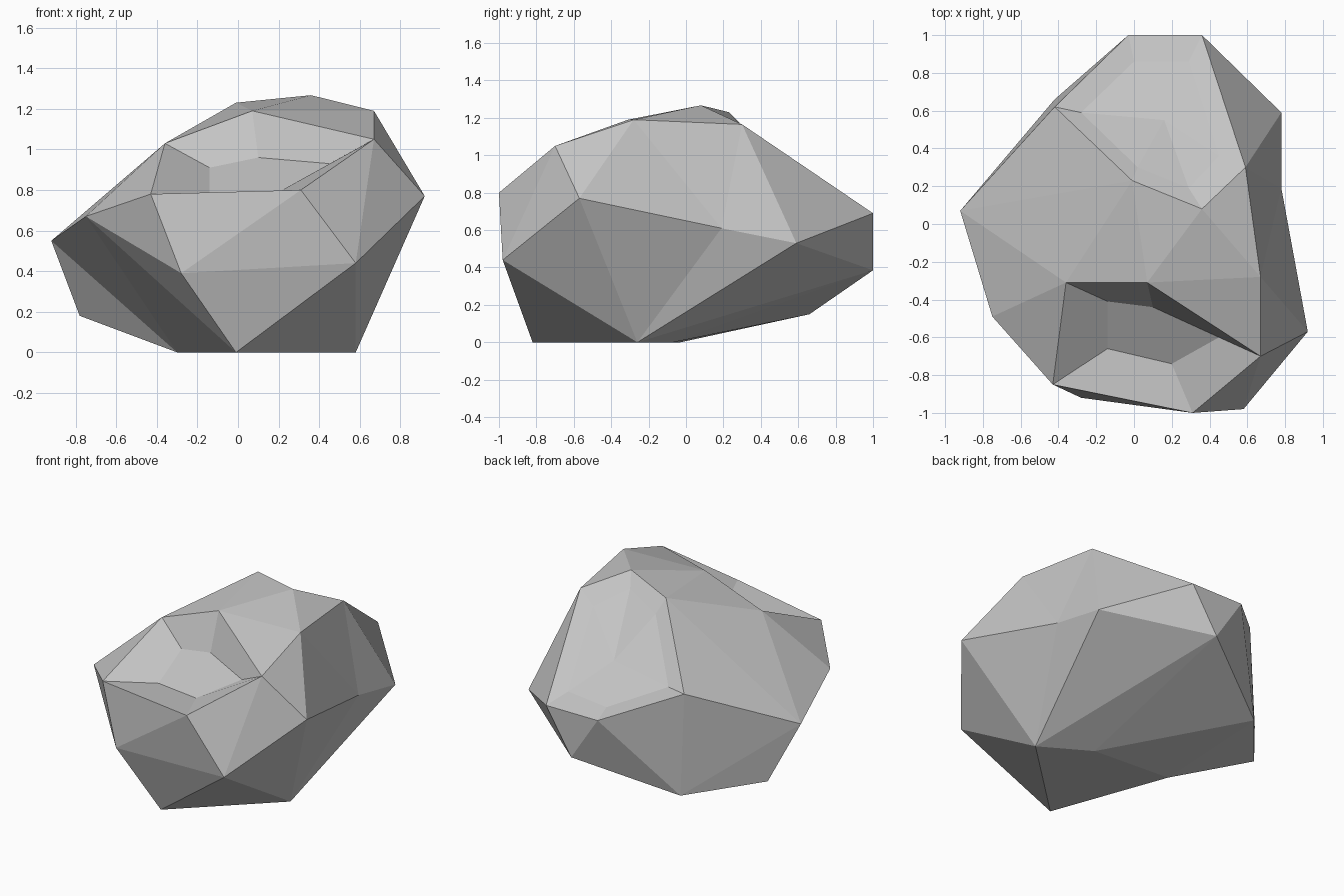
import bpy
import bmesh

# Remove only the default cube
default_cube = bpy.data.objects.get("Cube")
if default_cube is not None:
    bpy.data.objects.remove(default_cube, do_unlink=True)

# Rims of the two chipped hollows, each listed in order around the edge
FRONT_RIM = [(-.36, -.31, 1.03), (.07, -.31, 1.19), (.67, -.7, 1.05),
             (.31, -1, .8), (-.43, -.85, .78)]
BACK_RIM = [(.36, 1, .69), (-.03, 1, .69), (-.42, .62, .83),
            (-.01, .23, 1.23), (.36, .08, 1.267), (.59, .3, 1.165)]

# Floor corners matching each rim corner
FRONT_FLOOR = [(-.14, -.41, .91), (.1, -.44, .96), (.45, -.6, .93),
               (.2, -.74, .79), (-.14, -.66, .77)]
BACK_FLOOR = [(.29, .86, .75), (0, .86, .72), (-.28, .59, .83),
              (.02, .3, 1.14), (.29, .19, 1.2), (.45, .36, 1.1)]
BACK_LOW_POINT = (.16, .55, .88)

# Remaining corners of the boulder
BASE_FRONT = (-.01, -.82, 0)
BASE_LEFT = (.58, -.26, 0)
BASE_BACK = (.26, -.07, 0)
BASE_RIGHT = (-.3, -.03, 0)
LEFT_TIP = (.92, -.57, .77)
LEFT_BACK = (.78, .59, .53)
LEFT_CROWN = (.67, -.28, 1.19)
RIGHT_TIP = (-.92, .07, .55)
RIGHT_FRONT = (-.75, -.49, .67)
RIGHT_LOW = (-.78, .23, .18)
FRONT_LOW = (-.28, -.92, .39)
OTHERS = [(-.42, .66, .15), (.17, 1, .385), (.58, -.98, .44)]

# Slightly sunken corner in the left side
LEFT_DIP = (.78, .19, .61)


def add_verts(bm, points):
    return [bm.verts.new(point) for point in points]


def open_patch(bm, rim):
    """Remove the faces that lie wholly between the rim corners."""
    inside = [face for face in bm.faces if all(v in rim for v in face.verts)]
    bmesh.ops.delete(bm, geom=inside, context='FACES')


def fan(bm, rim, point):
    """Close a rim with triangles meeting at a new point."""
    hub = bm.verts.new(point)
    for i, corner in enumerate(rim):
        bm.faces.new((rim[i - 1], corner, hub))


def sink_walls(bm, rim, floor_points):
    """Slope walls from a rim down to a smaller floor outline."""
    floor = add_verts(bm, floor_points)
    for i, corner in enumerate(rim):
        bm.faces.new((rim[i - 1], corner, floor[i], floor[i - 1]))
    return floor


# Boulder body: a faceted convex block
bm = bmesh.new()
front_rim = add_verts(bm, FRONT_RIM)
back_rim = add_verts(bm, BACK_RIM)
base_front, base_left, base_back, base_right = add_verts(
    bm, [BASE_FRONT, BASE_LEFT, BASE_BACK, BASE_RIGHT])
left_tip, left_back, left_crown = add_verts(
    bm, [LEFT_TIP, LEFT_BACK, LEFT_CROWN])
right_tip, right_front, right_low, front_low = add_verts(
    bm, [RIGHT_TIP, RIGHT_FRONT, RIGHT_LOW, FRONT_LOW])
add_verts(bm, OTHERS)
bmesh.ops.convex_hull(bm, input=bm.verts[:])

# Front hollow with a flat floor
open_patch(bm, front_rim)
bm.faces.new(sink_walls(bm, front_rim, FRONT_FLOOR))

# Back hollow with a dished floor
open_patch(bm, back_rim)
fan(bm, sink_walls(bm, back_rim, BACK_FLOOR), BACK_LOW_POINT)

# Shallow dip in the left side
left_rim = [left_tip, left_crown, back_rim[-1], left_back, base_left]
open_patch(bm, left_rim)
fan(bm, left_rim, LEFT_DIP)

# Crease running from the right tip down to the base
open_patch(bm, [right_tip, right_front, front_low,
                base_front, base_right, right_low])
for corners in ((right_tip, right_low, base_right),
                (right_tip, base_right, right_front),
                (right_front, base_right, base_front),
                (right_front, base_front, front_low)):
    bm.faces.new(corners)

# Consistent normals and flat facets
bmesh.ops.recalc_face_normals(bm, faces=bm.faces[:])
for face in bm.faces:
    face.smooth = False

mesh = bpy.data.meshes.new("boulder")
bm.to_mesh(mesh)
bm.free()
boulder = bpy.data.objects.new("boulder", mesh)
bpy.context.collection.objects.link(boulder)

# Plain grey stone
stone = bpy.data.materials.new("grey_stone")
stone.use_nodes = True
grey = (.55, .55, .55, 1)
stone.diffuse_color = grey
stone.node_tree.nodes["Principled BSDF"].inputs["Base Color"].default_value = grey
mesh.materials.append(stone)
